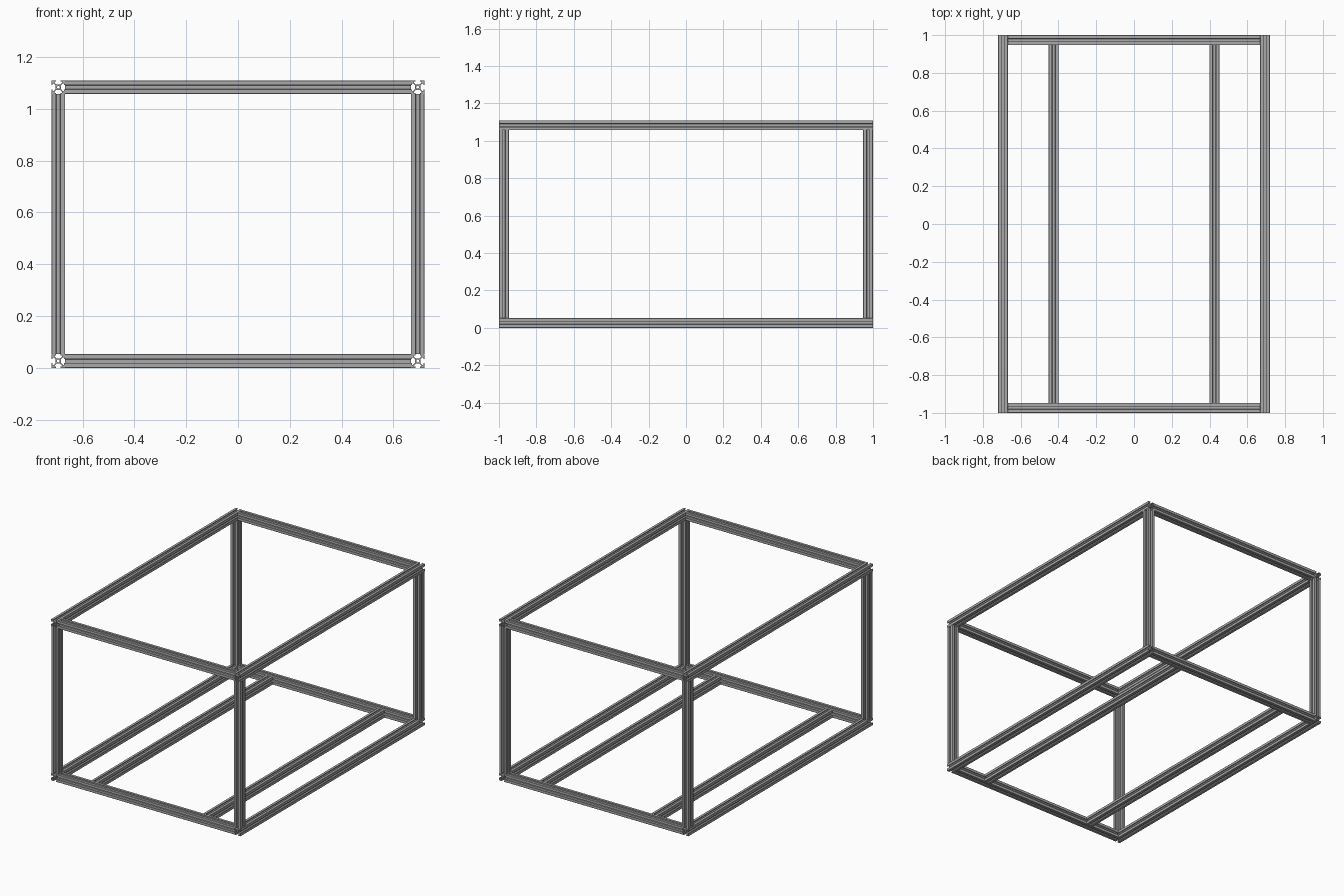
import bpy
import math
from mathutils import Vector

cube = bpy.data.objects.get("Cube")
if cube:
    bpy.data.objects.remove(cube, do_unlink=True)

# Overall frame size and bar thickness
HALF_X, HALF_Y, HEIGHT, BAR = 0.72, 1.0, 1.11, 0.053
INNER_X = 0.425

metal = bpy.data.materials.new("grey aluminium")
metal.use_nodes = True
colour = (0.4, 0.4, 0.4, 1)
metal.diffuse_color = colour
metal.node_tree.nodes["Principled BSDF"].inputs["Base Color"].default_value = colour

# T-slot cross-section: half of one corner, mirrored on the diagonal, turned four times
HALF_CORNER = [(2.6, 3.9), (5.5, 6.7), (5.5, 8.2), (3.1, 8.2), (3.1, 10), (9.4, 10)]


def section_outline():
    corner = HALF_CORNER + [(y, x) for x, y in reversed(HALF_CORNER)]
    points = []
    for turn in range(4):
        a = -turn * math.pi / 2
        c, s = round(math.cos(a)), round(math.sin(a))
        points += [(x * c - y * s, x * s + y * c) for x, y in corner]
    return points


def bore_outline(radius=2.1, sides=16):
    return [(radius * math.cos(2 * math.pi * i / sides),
             radius * math.sin(2 * math.pi * i / sides)) for i in range(sides)]


def bar(name, axis, length, centre):
    """Extruded slotted bar along the given axis."""
    curve = bpy.data.curves.new(name + " profile", "CURVE")
    curve.dimensions = "2D"
    curve.fill_mode = "BOTH"
    curve.extrude = length / 2
    for outline in (section_outline(), bore_outline()):
        spline = curve.splines.new("POLY")
        spline.points.add(len(outline) - 1)
        for point, (x, y) in zip(spline.points, outline):
            point.co = (x * BAR / 20, y * BAR / 20, 0, 1)
        spline.use_cyclic_u = True
    helper = bpy.data.objects.new(name + " helper", curve)
    bpy.context.collection.objects.link(helper)
    bpy.context.view_layer.update()
    mesh = bpy.data.meshes.new_from_object(
        helper.evaluated_get(bpy.context.evaluated_depsgraph_get()))
    bpy.data.objects.remove(helper, do_unlink=True)
    bpy.data.curves.remove(curve)

    mesh.name = name
    mesh.materials.clear()
    mesh.materials.append(metal)
    mesh.shade_flat()
    turn = Vector((0, 0, 1)).rotation_difference(Vector(axis)).to_matrix().to_4x4()
    mesh.transform(turn)
    obj = bpy.data.objects.new(name, mesh)
    obj.location = centre
    bpy.context.collection.objects.link(obj)


X, Y, Z = (1, 0, 0), (0, 1, 0), (0, 0, 1)
edge_x, edge_y = HALF_X - BAR / 2, HALF_Y - BAR / 2
levels = {"bottom": BAR / 2, "top": HEIGHT - BAR / 2}

for side, sx in (("left", 1), ("right", -1)):
    # Long side rails
    for level, z in levels.items():
        bar(f"{level}_{side}_rail", Y, 2 * HALF_Y, (sx * edge_x, 0, z))
    # Corner posts
    for end, sy in (("front", -1), ("back", 1)):
        bar(f"{end}_{side}_post", Z, HEIGHT - 2 * BAR,
            (sx * edge_x, sy * edge_y, HEIGHT / 2))
    # Inner floor rails
    bar(f"inner_{side}_rail", Y, 2 * (HALF_Y - BAR), (sx * INNER_X, 0, levels["bottom"]))

# Cross rails
for end, sy in (("front", -1), ("back", 1)):
    for level, z in levels.items():
        bar(f"{level}_{end}_rail", X, 2 * (HALF_X - BAR), (0, sy * edge_y, z))
